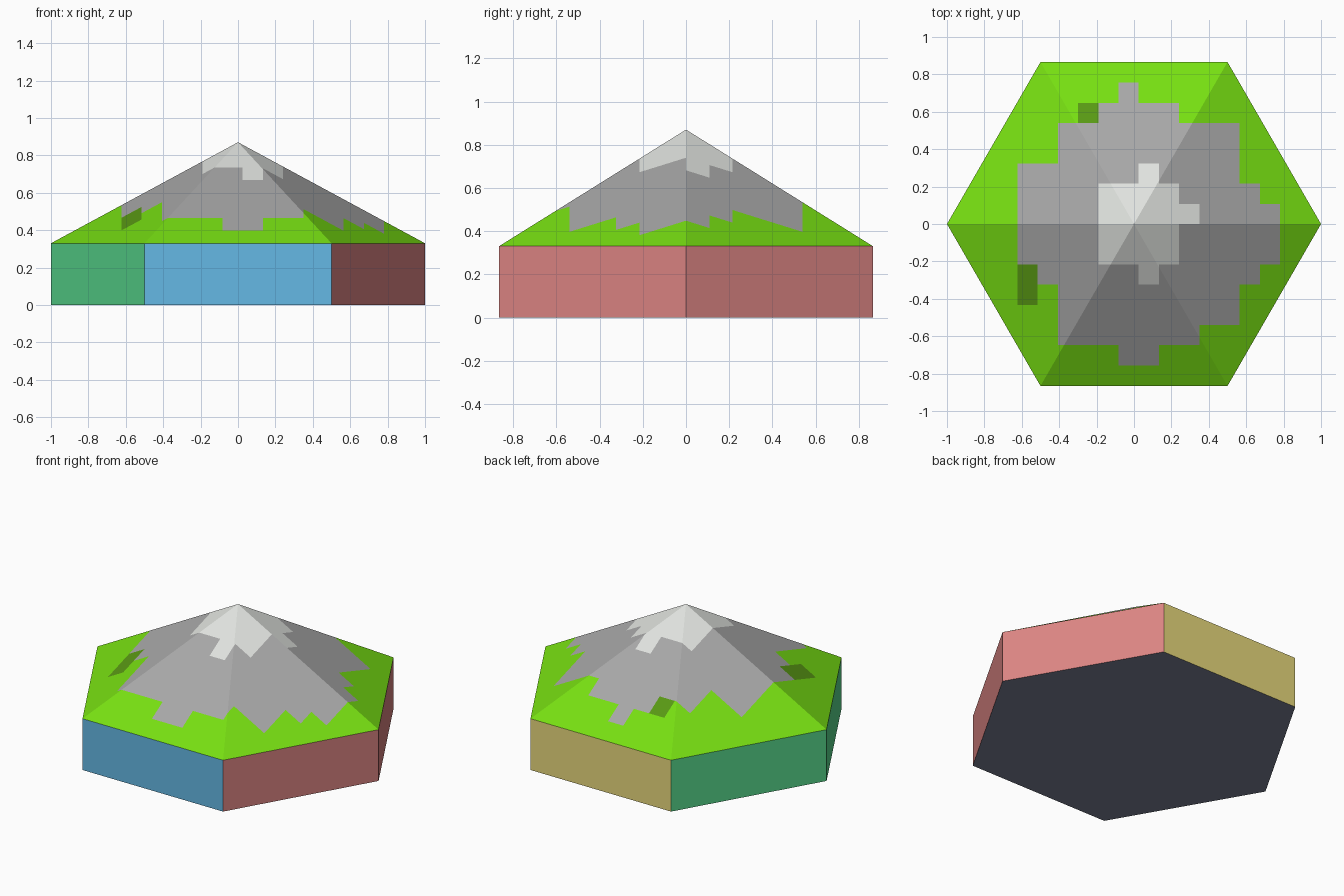
import bpy, bmesh, math
from mathutils import Matrix, Vector

cube = bpy.data.objects.get("Cube")
if cube:
    bpy.data.objects.remove(cube, do_unlink=True)

BASE_H, PEAK_H = 0.33, 0.54
CELL, X_SHIFT = 0.108, 0.025


def material(name, r, g, b):
    mat = bpy.data.materials.new(name)
    mat.use_nodes = True
    mat.diffuse_color = (r, g, b, 1)
    bsdf = mat.node_tree.nodes["Principled BSDF"]
    bsdf.inputs["Base Color"].default_value = (r, g, b, 1)
    bsdf.inputs["Roughness"].default_value = 0.9
    return mat


def hex_solid(top_radius, height, z):
    """Six-sided prism or pyramid with corners on the x axis."""
    bm = bmesh.new()
    bmesh.ops.create_cone(bm, cap_ends=True, segments=6, radius1=1,
                          radius2=top_radius, depth=height)
    bmesh.ops.remove_doubles(bm, verts=bm.verts, dist=0.0001)
    bmesh.ops.transform(bm, verts=bm.verts, matrix=Matrix.Translation(
        (0, 0, z + height / 2)) @ Matrix.Rotation(math.radians(30), 4, 'Z'))
    bm.normal_update()
    return bm


def finish(bm, name, mats):
    mesh = bpy.data.meshes.new(name)
    bm.to_mesh(mesh)
    bm.free()
    for mat in mats:
        mesh.materials.append(mat)
    obj = bpy.data.objects.new(name, mesh)
    bpy.context.collection.objects.link(obj)
    return obj


def remove_faces(bm, test):
    bmesh.ops.delete(bm, geom=[f for f in bm.faces if test(f.normal)],
                     context='FACES')


# Base block: each side coloured by the direction it faces
side_mats = [
    material("blue_side", 0.13, 0.48, 0.78),
    material("yellow_side", 0.80, 0.69, 0.20),
    material("red_side", 0.72, 0.235, 0.23),
    material("green_side", 0.10, 0.71, 0.275),
    material("slate_underside", 0.20, 0.22, 0.30),
]
bm = hex_solid(1, BASE_H, 0)
remove_faces(bm, lambda n: n.z > 0.9)
for f in bm.faces:
    n = f.normal
    if n.z < -0.9:
        f.material_index = 4
    elif abs(n.y) > 0.9:
        f.material_index = 0 if n.y < 0 else 1
    else:
        f.material_index = 2 if n.x > 0 else 3
finish(bm, "hexagonal_base", side_mats)

# Mountain: pyramid cut into square cells, with rock and snow by cell row
# Each row number maps to its first and last column
rock = {6: (-1, -1), 5: (-2, 1), 4: (-4, 4), 3: (-4, 4), 2: (-6, 4),
        1: (-6, 5), 0: (-6, 6), -1: (-6, 6), -2: (-6, 6), -3: (-5, 5),
        -4: (-4, 4), -5: (-4, 4), -6: (-4, 2), -7: (-1, 0)}
snow = {2: (0, 0), 1: (-2, 1), 0: (-2, 2), -1: (-2, 1), -2: (-2, 1),
        -3: (0, 0)}
bushes = {5: (-3, -3), -3: (-6, -6), -4: (-6, -6)}
layers = [(snow, 2), (rock, 1), (bushes, 3)]

mountain_mats = [
    material("grass_green", 0.185, 0.74, 0.006),
    material("rock_grey", 0.39, 0.39, 0.39),
    material("snow_white", 0.75, 0.77, 0.74),
    material("dark_green", 0.10, 0.32, 0.007),
]
bm = hex_solid(0, PEAK_H, BASE_H)
remove_faces(bm, lambda n: n.z < -0.9)
for k in range(-7, 8):
    for point, normal in ((Vector((X_SHIFT + k * CELL, 0, 0)), (1, 0, 0)),
                          (Vector((0, k * CELL, 0)), (0, 1, 0))):
        bmesh.ops.bisect_plane(bm, geom=bm.verts[:] + bm.edges[:] + bm.faces[:],
                               dist=0.00001, plane_co=point, plane_no=normal)
for f in bm.faces:
    c = f.calc_center_median()
    col = math.floor((c.x - X_SHIFT) / CELL)
    row = math.floor(c.y / CELL)
    for cells, index in layers:
        if row in cells and cells[row][0] <= col <= cells[row][1]:
            f.material_index = index
            break
finish(bm, "mountain", mountain_mats)
